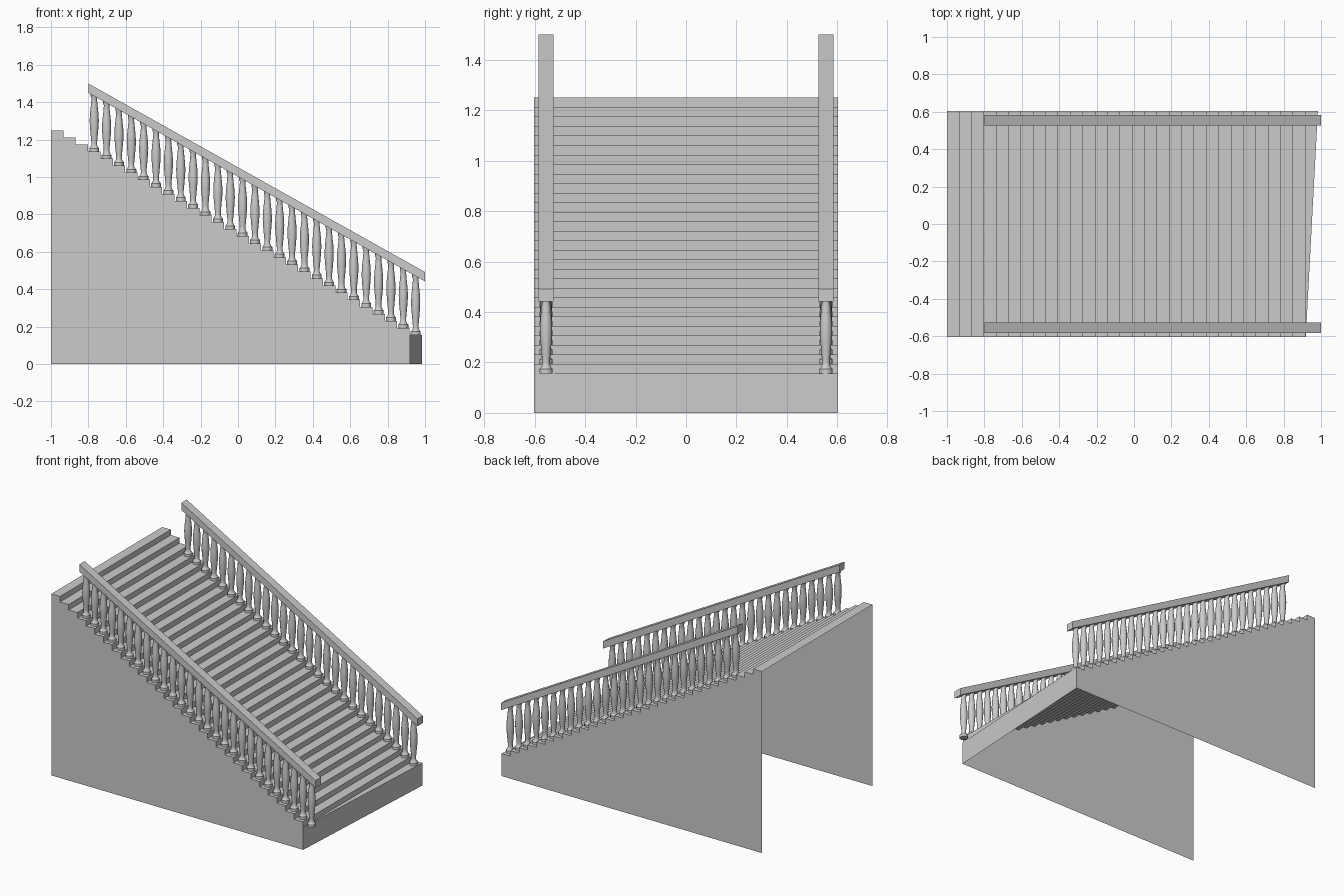
import bpy, bmesh
from math import cos, sin, pi

if "Cube" in bpy.data.objects:
    bpy.data.objects.remove(bpy.data.objects["Cube"])

STEPS = 30
RUN, RISE = 0.0661, 0.03775
TOP, HALF_W, RAIL_Y = 1.25, 0.603, 0.555


def make_object(name, bm, smooth=False):
    bmesh.ops.recalc_face_normals(bm, faces=bm.faces)
    mesh = bpy.data.meshes.new(name)
    bm.to_mesh(mesh)
    bm.free()
    ob = bpy.data.objects.new(name, mesh)
    bpy.context.collection.objects.link(ob)
    if smooth:
        bpy.ops.object.select_all(action='DESELECT')
        ob.select_set(True)
        bpy.context.view_layer.objects.active = ob
        bpy.ops.object.shade_smooth_by_angle(angle=0.6)
    return ob


def step_z(i):
    return TOP - i * RISE


def rail_top(x):
    return 1.5 - (x + 0.8) * 1.008 / 1.8


# Stepped side profile; the lowest step tapers away at the front side
def side_profile(last_x):
    pts = []
    for i in range(STEPS):
        end = last_x if i == STEPS - 1 else -1 + (i + 1) * RUN
        pts += [(-1 + i * RUN, step_z(i)), (end, step_z(i))]
    return pts + [(last_x, 0)]


# Staircase shell: treads, risers and two side walls, open behind and below
bm = bmesh.new()
sides = []
for y, last_x in ((-HALF_W, 0.9185), (HALF_W, 0.983)):
    row = [bm.verts.new((x, y, z)) for x, z in side_profile(last_x)]
    corner = bm.verts.new((-1, y, 0))
    bm.faces.new(row + [corner])
    sides.append(row)
front, back = sides
for i in range(len(front) - 1):
    bm.faces.new((front[i], front[i + 1], back[i + 1], back[i]))
make_object("staircase", bm)

# Turned baluster profile: radius, fraction of height
PROFILE = [(0.0265, 0.0), (0.0265, 0.055), (0.021, 0.075), (0.0155, 0.11),
           (0.0155, 0.17), (0.019, 0.28), (0.0235, 0.44), (0.0245, 0.54),
           (0.0225, 0.66), (0.017, 0.82), (0.0145, 0.91), (0.019, 0.95), (0.019, 1.0)]
SIDES = 12


def add_baluster(bm, x, y, z0, z1):
    rings = []
    for r, t in PROFILE:
        z = z0 + t * (z1 - z0)
        rings.append([bm.verts.new((x + r * cos(2 * pi * k / SIDES),
                                    y + r * sin(2 * pi * k / SIDES), z))
                      for k in range(SIDES)])
    for a, b in zip(rings, rings[1:]):
        for k in range(SIDES):
            n = (k + 1) % SIDES
            bm.faces.new((a[k], a[n], b[n], b[k]))
    bm.faces.new(rings[0])
    bm.faces.new(rings[-1])


for label, y in (("front", -RAIL_Y), ("back", RAIL_Y)):
    # One baluster per tread, skipping the top three
    bm = bmesh.new()
    for i in range(3, STEPS):
        x = -1 + (i + 0.5) * RUN
        add_baluster(bm, x, y, step_z(i), rail_top(x) - 0.035)
    make_object(label + "_balusters", bm, smooth=True)

    # Sloping handrail with upright ends
    bm = bmesh.new()
    bmesh.ops.create_cube(bm, size=1)
    for v in bm.verts:
        x = -0.8 if v.co.x < 0 else 1.0
        z = rail_top(x) - (0.05 if v.co.z < 0 else 0)
        v.co = (x, y + v.co.y * 0.058, z)
    make_object(label + "_handrail", bm)
